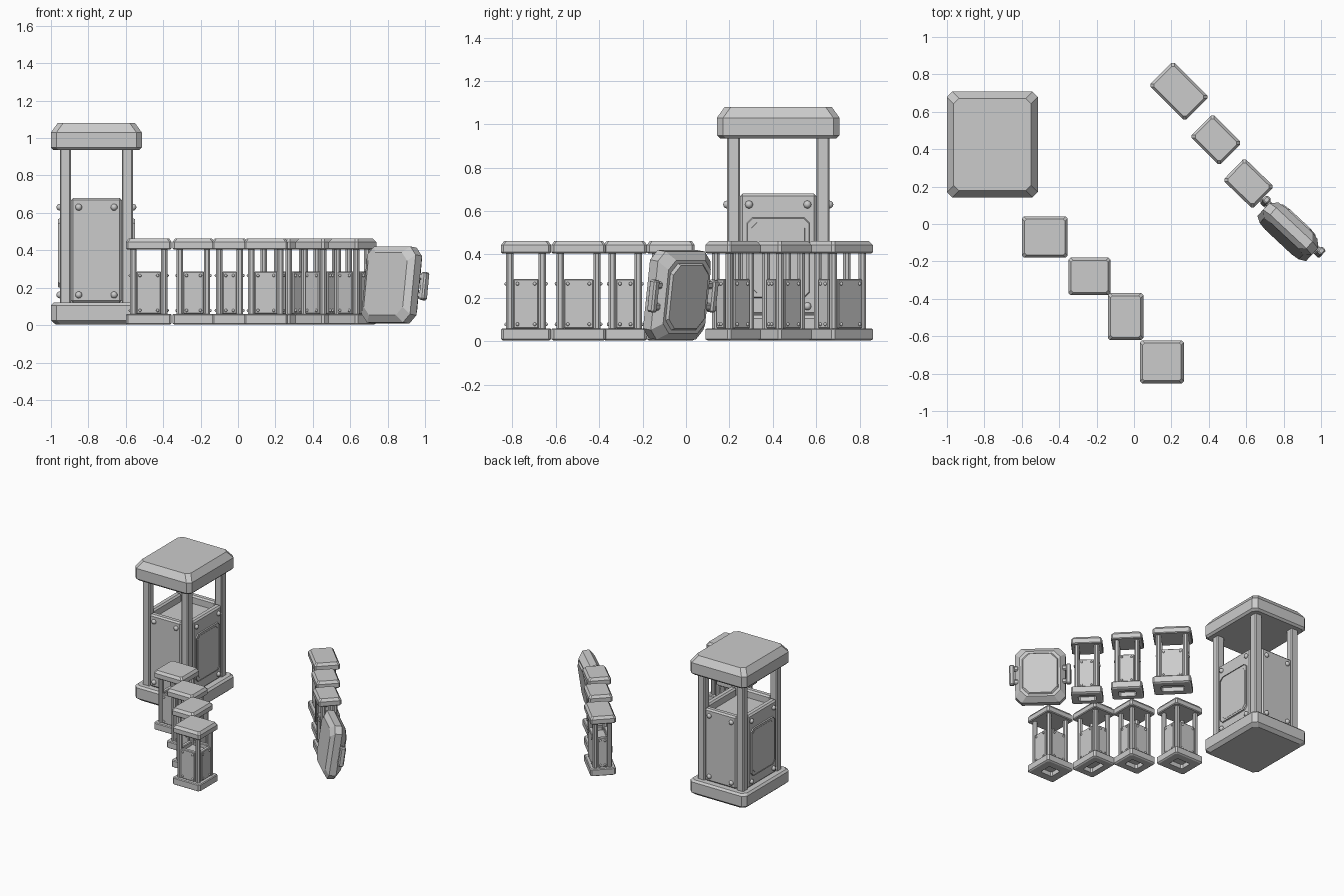
import bpy, bmesh
from math import radians
from mathutils import Matrix, Vector

cube = bpy.data.objects.get("Cube")
if cube:
    bpy.data.objects.remove(cube, do_unlink=True)

grey = bpy.data.materials.new("plain_grey")
grey.use_nodes = True
colour = (0.6, 0.6, 0.6, 1)
grey.diffuse_color = colour
grey.node_tree.nodes["Principled BSDF"].inputs["Base Color"].default_value = colour


def finish(name, bm, matrix, smooth=False):
    """Turn a bmesh into a named, coloured object."""
    bmesh.ops.recalc_face_normals(bm, faces=bm.faces)
    mesh = bpy.data.meshes.new(name)
    bm.to_mesh(mesh)
    bm.free()
    mesh.materials.append(grey)
    for poly in mesh.polygons:
        poly.use_smooth = smooth
    obj = bpy.data.objects.new(name, mesh)
    obj.matrix_world = matrix
    bpy.context.collection.objects.link(obj)
    return obj


def loft(bm, sx, sy, cut, rings, cx=0, cy=0):
    """Stack of corner-cut rectangles; each ring is (height, inset)."""
    loops = []
    for z, inset in rings:
        hx, hy = sx / 2 - inset, sy / 2 - inset
        pts = [(hx, hy - cut), (hx - cut, hy), (cut - hx, hy), (-hx, hy - cut),
               (-hx, cut - hy), (cut - hx, -hy), (hx - cut, -hy), (hx, cut - hy)]
        loops.append([bm.verts.new((cx + x, cy + y, z)) for x, y in pts])
    for low, high in zip(loops, loops[1:]):
        for i in range(8):
            j = (i + 1) % 8
            bm.faces.new((low[i], low[j], high[j], high[i]))
    bm.faces.new(loops[0][::-1])
    bm.faces.new(loops[-1])


def slab(name, matrix, sx, sy, cut, rings):
    bm = bmesh.new()
    loft(bm, sx, sy, cut, rings)
    return finish(name, bm, matrix)


def box(bm, centre, size):
    m = Matrix.Translation(centre) @ Matrix.Diagonal((*size, 1))
    bmesh.ops.create_cube(bm, size=1, matrix=m)


def bevel(bm, width, segments=1):
    bmesh.ops.bevel(bm, geom=list(bm.edges), offset=width, segments=segments,
                    affect='EDGES', profile=0.5)


def bin_unit(name, x, y, sx, sy, turn, s):
    """A roofed litter bin; s holds the shared heights and thicknesses."""
    m = Matrix.Translation((x, y, 0)) @ Matrix.Rotation(radians(turn), 4, 'Z')
    base, body, eave, top = s["base"], s["body"], s["eave"], s["top"]
    post, margin, ch = s["post"], s["margin"], s["chamfer"]
    thin = ch * 0.4

    # base block, with a recessed underside on the small bins
    rings = [(0.003, ch * 0.7), (ch * 0.7, 0), (base - thin, 0), (base, thin)]
    if s["hollow"]:
        well = min(sx, sy) * 0.29
        rings = [(base * 0.6, well), (0.003, well)] + rings
    slab(name + "_base", m, sx, sy, ch * 0.8, rings)
    # chamfered roof
    slab(name + "_roof", m, sx, sy, ch * 0.8,
         [(eave, thin), (eave + thin, 0), (top - ch * 1.4, 0), (top, ch)])

    # corner posts
    px, py = sx / 2 - margin, sy / 2 - margin
    bm = bmesh.new()
    for i in (-1, 1):
        for j in (-1, 1):
            loft(bm, post, post, post * s["round"], [(base - 0.01, 0), (eave + 0.01, 0)],
                 i * (px - post / 2), j * (py - post / 2))
    finish(name + "_posts", bm, m)

    # four side panels between the posts
    wx, wy = 2 * (px - post), 2 * (py - post)
    t, h, mid = post * 0.85, body - base, (body + base) / 2
    bm = bmesh.new()
    for k in (-1, 1):
        box(bm, (0, k * (py - t / 2), mid), (wx, t, h))
        box(bm, (k * (px - t / 2), 0, mid), (t, wy, h))
    bevel(bm, thin * 0.8)
    finish(name + "_panels", bm, m)

    # inner tray
    bm = bmesh.new()
    box(bm, (0, 0, mid - s["tray"] / 2), (wx + post / 2, wy + post / 2, h - s["tray"]))
    finish(name + "_tray", bm, m)

    # round bolts at the panel corners
    bm = bmesh.new()
    r, e = s["bolt"], s["bolt"] * 2.3
    for z in (base + e, body - e * 1.2):
        for i in (-1, 1):
            for j in (-1, 1):
                for p in ((i * (wx / 2 - e), j * py, z), (i * px, j * (wy / 2 - e), z)):
                    bmesh.ops.create_uvsphere(bm, u_segments=12, v_segments=8, radius=r,
                                              matrix=Matrix.Translation(p))
    finish(name + "_bolts", bm, m, True)
    return m, px, wy


large = dict(base=0.12, body=0.68, eave=0.935, top=1.08, post=0.06, margin=0.047,
             chamfer=0.036, round=0.12, tray=0.06, bolt=0.018, hollow=False)
small = dict(base=0.06, body=0.287, eave=0.405, top=0.463, post=0.034, margin=0.023,
             chamfer=0.014, round=0.28, tray=0.03, bolt=0.008, hollow=True)

m, px, wy = bin_unit("large_bin", -0.757, 0.425, 0.486, 0.566, 0, large)

# framed plaques on the two wide sides of the large bin
for label, k in (("left", 1), ("right", -1)):
    for part, depth, shrink in (("frame", 0.009, 0), ("plaque", 0.004, 0.02)):
        bm = bmesh.new()
        w, h = 0.29 - shrink * 2, 0.37 - shrink * 2
        loft(bm, w, h, 0.025, [(0, 0), (depth, 0.003)])
        if part == "frame":
            # open the frame so the plaque sits sunk inside it
            face = max(bm.faces, key=lambda f: f.calc_center_median().z)
            bmesh.ops.inset_region(bm, faces=[face], thickness=0.014)
            bmesh.ops.translate(bm, verts=face.verts, vec=(0, 0, -0.006))
        turn = Matrix.Rotation(radians(90 * k), 4, 'Y')
        spin = Matrix.Rotation(radians(90), 4, 'Z')
        finish(f"{label}_{part}", bm,
               m @ Matrix.Translation((k * px, 0, 0.385)) @ turn @ spin)

# small bins: x, y, width, depth, turn
for n, spec in enumerate([(-0.477, -0.07, 0.245, 0.22, 0), (-0.238, -0.28, 0.225, 0.2, 0),
                          (-0.045, -0.495, 0.19, 0.25, 0), (0.149, -0.737, 0.235, 0.23, 0),
                          (0.24, 0.71, 0.27, 0.182, -45), (0.438, 0.45, 0.22, 0.17, -45),
                          (0.612, 0.217, 0.22, 0.165, -44)]):
    bin_unit(f"small_bin_{n + 1}", *spec, small)

# leaning container with a handle on each end
lean = (Matrix.Translation((0.832, -0.032, 0.212)) @ Matrix.Rotation(radians(-43), 4, 'Z')
        @ Matrix.Rotation(radians(-98), 4, 'X'))
slab("leaning_container", lean, 0.355, 0.41, 0.045,
     [(-0.065, 0.035), (-0.04, 0), (0.01, 0), (0.05, 0.035), (0.05, 0.05), (0.062, 0.058)])
bm = bmesh.new()
for k in (-1, 1):
    box(bm, (k * 0.2, 0, 0.025), (0.036, 0.15, 0.04))
    for j in (-1, 1):
        box(bm, (k * 0.175, j * 0.05, 0.02), (0.05, 0.035, 0.03))
bevel(bm, 0.008)
finish("container_handles", bm, lean)
